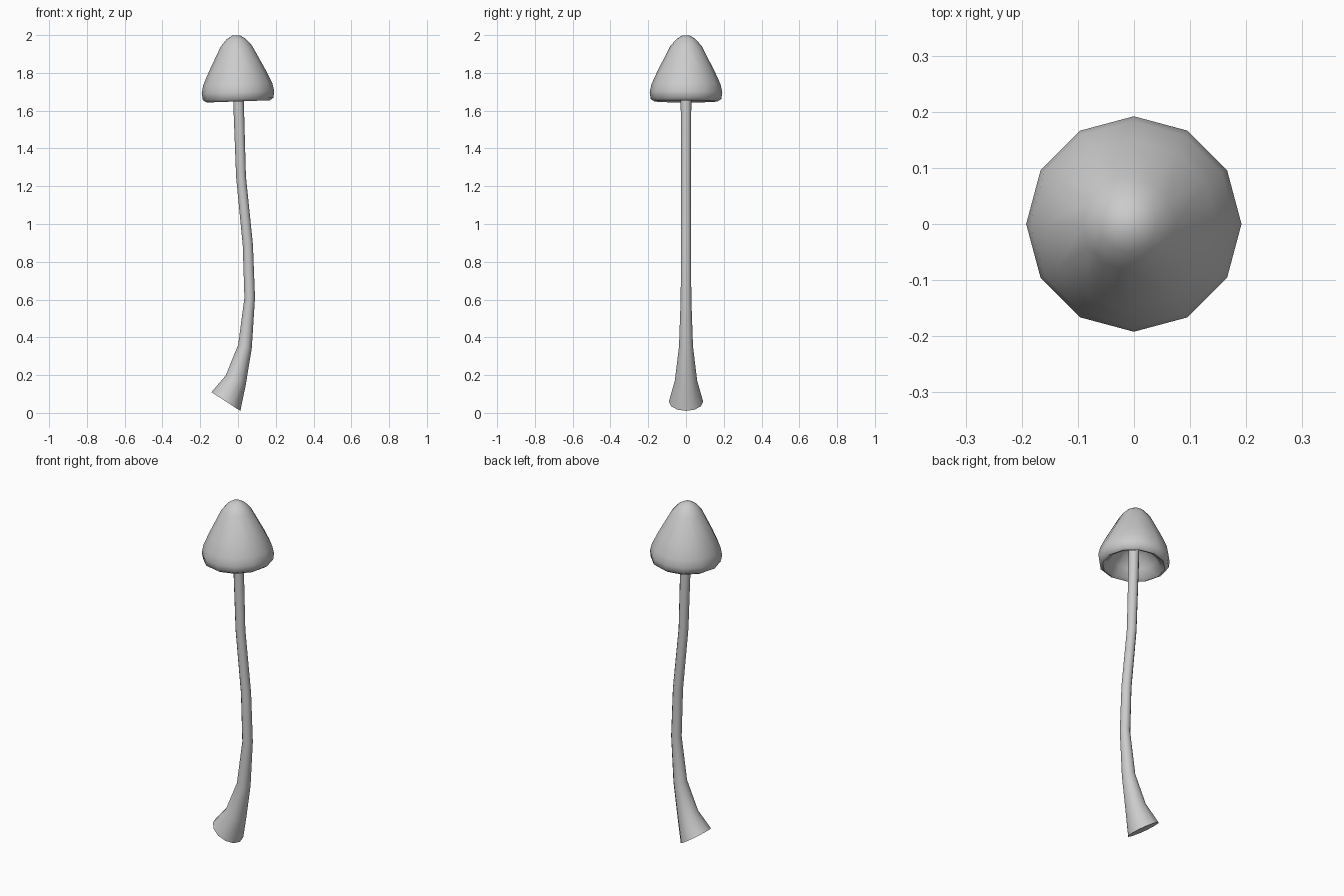
import bpy, bmesh
from math import cos, sin, radians, pi
from mathutils import Matrix, Vector

if "Cube" in bpy.data.objects:
    bpy.data.objects.remove(bpy.data.objects["Cube"])

SIDES = 12


def loft(name, rings, close_start=False, close_end=False):
    """Skin rings given as (centre x, centre z, radius, lean about y in degrees)."""
    bm = bmesh.new()
    loops = []
    for x, z, r, lean in rings:
        m = Matrix.Translation((x, 0, z)) @ Matrix.Rotation(radians(lean), 4, 'Y')
        loops.append([bm.verts.new(m @ Vector((r * cos(2 * pi * i / SIDES),
                                               r * sin(2 * pi * i / SIDES), 0)))
                      for i in range(SIDES)])
    for a, b in zip(loops, loops[1:]):
        for i in range(SIDES):
            j = (i + 1) % SIDES
            bm.faces.new((a[i], a[j], b[j], b[i]))
    if close_start:
        bm.faces.new(loops[0][::-1])
    if close_end:
        bm.faces.new(loops[-1])
    bmesh.ops.recalc_face_normals(bm, faces=bm.faces)
    mesh = bpy.data.meshes.new(name)
    bm.to_mesh(mesh)
    bm.free()
    ob = bpy.data.objects.new(name, mesh)
    bpy.context.collection.objects.link(ob)
    bpy.ops.object.select_all(action='DESELECT')
    ob.select_set(True)
    bpy.context.view_layer.objects.active = ob
    bpy.ops.object.shade_smooth_by_angle(angle=radians(60))
    return ob


# Curved stem with a flared, slanted foot
loft("stem", [
    (-0.064, 0.060, 0.091, 33),
    (-0.012, 0.172, 0.059, 27),
    (0.037, 0.352, 0.037, 14),
    (0.062, 0.610, 0.028, -1),
    (0.052, 0.890, 0.027, -5),
    (0.016, 1.250, 0.026, -5),
    (0.003, 1.640, 0.028, -2),
    (0.000, 1.800, 0.028, -2),
], close_start=True, close_end=True)

# Bell-shaped cap: outer skin, rolled rim and hollow underside (radius, height)
profile = [(0.020, 1.998), (0.050, 1.980), (0.083, 1.942), (0.152, 1.808),
           (0.183, 1.740), (0.192, 1.698), (0.187, 1.662), (0.167, 1.649),
           (0.145, 1.660), (0.120, 1.700), (0.075, 1.755), (0.020, 1.780)]
LEAN, PIVOT = -2, 1.69
loft("cap", [((z - PIVOT) * sin(radians(LEAN)), PIVOT + (z - PIVOT) * cos(radians(LEAN)), r, LEAN)
             for r, z in profile], close_start=True, close_end=True)
